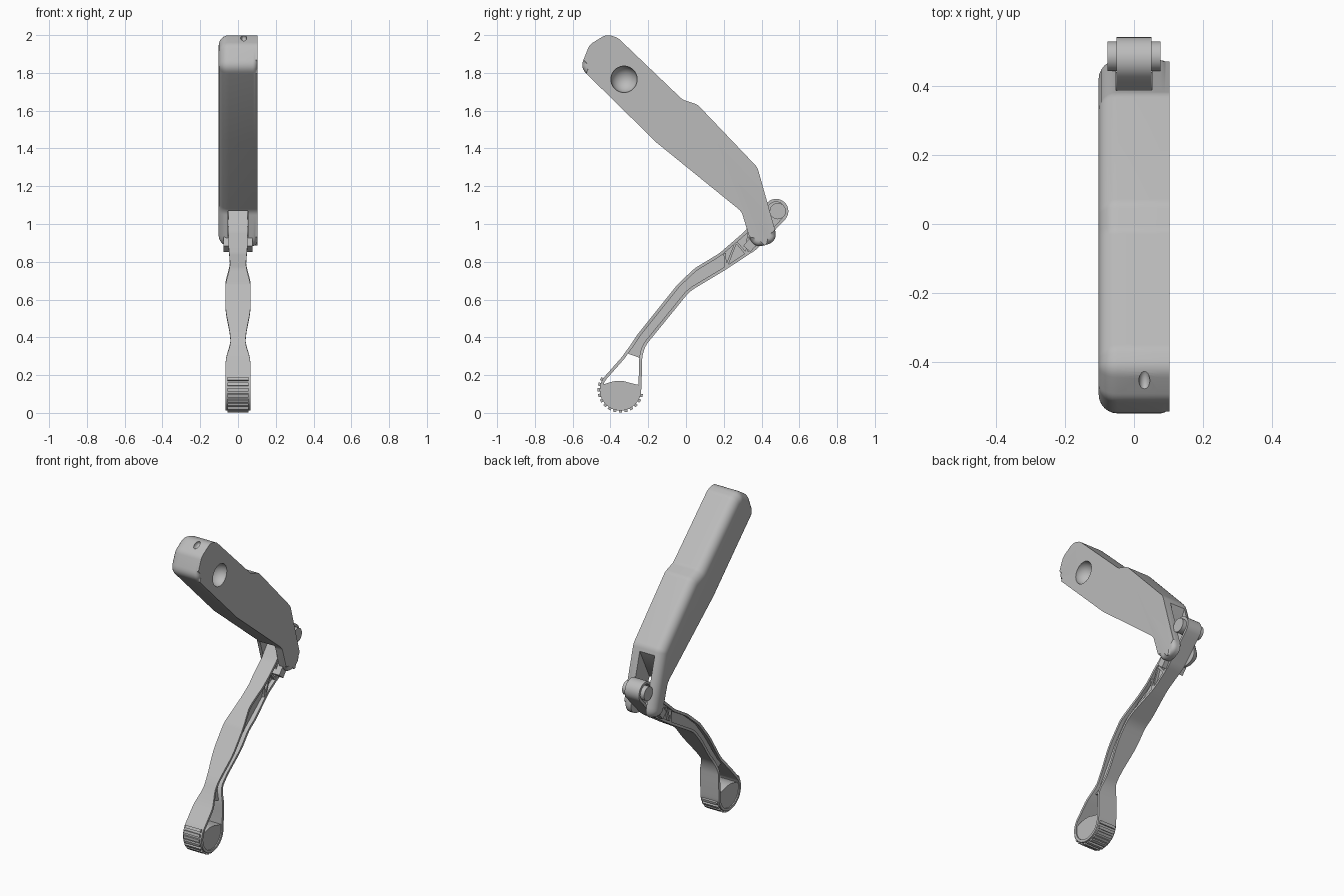
import bpy, bmesh
from math import sin, cos, pi, radians, tan
from mathutils import Vector, Matrix

if "Cube" in bpy.data.objects:
    bpy.data.objects.remove(bpy.data.objects["Cube"])

grey = bpy.data.materials.new("satin_grey")
grey.use_nodes = True
COLOUR = (0.5, 0.5, 0.5, 1)
grey.diffuse_color = COLOUR
grey.node_tree.nodes["Principled BSDF"].inputs["Base Color"].default_value = COLOUR


def make(name, bm, angle=35):
    bmesh.ops.recalc_face_normals(bm, faces=bm.faces)
    mesh = bpy.data.meshes.new(name)
    bm.to_mesh(mesh)
    bm.free()
    mesh.materials.append(grey)
    ob = bpy.data.objects.new(name, mesh)
    bpy.context.collection.objects.link(ob)
    smooth(ob, angle)
    return ob


def smooth(ob, angle=35):
    bpy.ops.object.select_all(action='DESELECT')
    ob.select_set(True)
    bpy.context.view_layer.objects.active = ob
    bpy.ops.object.shade_smooth_by_angle(angle=radians(angle))


def cut(ob, cutter):
    mod = ob.modifiers.new("cut", 'BOOLEAN')
    mod.operation, mod.solver, mod.object = 'DIFFERENCE', 'EXACT', cutter
    bpy.context.view_layer.objects.active = ob
    bpy.ops.object.modifier_apply(modifier=mod.name)
    bpy.data.objects.remove(cutter)


def arc(cy, cz, r, a0, a1, n):
    return [(cy + r * cos(radians(a0 + (a1 - a0) * i / n)),
             cz + r * sin(radians(a0 + (a1 - a0) * i / n))) for i in range(n + 1)]


def rounded(points, radius, steps=6):
    """Round every corner of a closed side profile."""
    out = []
    for i, p in enumerate(points):
        p = Vector(p)
        a, b = Vector(points[i - 1]) - p, Vector(points[(i + 1) % len(points)]) - p
        turn = pi - a.angle(b)
        d = min(radius * tan(turn / 2), 0.47 * a.length, 0.47 * b.length)
        if turn < 0.3 and d < 0.01:
            out.append(p)
            continue
        s, e = p + a.normalized() * d, p + b.normalized() * d
        for k in range(steps + 1):
            t = k / steps
            out.append(s * (1 - t) ** 2 + p * 2 * t * (1 - t) + e * t * t)
    return out


def prism_bm(pts, width):
    """Side profile spanned between -width and width; width may vary with height."""
    w = width if callable(width) else lambda z: width
    bm = bmesh.new()
    left = [bm.verts.new((w(z), y, z)) for y, z in pts]
    right = [bm.verts.new((-w(z), y, z)) for y, z in pts]
    caps = [bm.faces.new(left), bm.faces.new(right[::-1])]
    for i in range(len(pts)):
        bm.faces.new((left[i - 1], right[i - 1], right[i], left[i]))
    return bm, caps


def cylinder(name, y, z, r, width):
    return make(name, prism_bm(arc(y, z, r, 0, 350, 35), width)[0])


def bar(name, p, q, thick, width):
    p, q = Vector(p), Vector(q)
    n = (q - p).orthogonal().normalized() * thick / 2
    return make(name, prism_bm([p + n, q + n, q - n, p - n], width)[0])


# Handle shell, with a wide rounding on one side and a tight one on the other
shell = rounded([(-0.56, 1.828), (-0.51, 1.95), (-0.42, 2.005), (-0.36, 1.985),
                 (-0.019, 1.659), (0.061, 1.632), (0.378, 1.30), (0.489, 0.907),
                 (0.354, 0.87), (0.294, 1.066), (-0.156, 1.431)], 0.066)
bm, caps = prism_bm(shell, 0.1025)
for cap, size in zip(caps, (0.026, 0.055)):
    bmesh.ops.bevel(bm, geom=list(cap.edges), offset=size, segments=6, profile=0.5,
                    affect='EDGES', clamp_overlap=False)
handle = make("handle", bm)

# Fork slot, thumb dimple and end notch
slot = [(0.2, 1.0), (0.294, 1.075), (0.39, 1.27), (0.6, 1.25), (0.6, 0.8), (0.2, 0.8)]
cut(handle, make("slot_cutter", prism_bm(slot, 0.052)[0]))
for name, spot, size in (("dimple_cutter", (0.1, -0.328, 1.766), (0.07, 0.07, 0.07)),
                         ("notch_cutter", (0.03, -0.455, 1.985), (0.016, 0.035, 0.02))):
    bm = bmesh.new()
    bmesh.ops.create_uvsphere(bm, u_segments=32, v_segments=20, radius=1,
                              matrix=Matrix.Translation(spot) @ Matrix.Diagonal((*size, 1)))
    cut(handle, make(name, bm))
smooth(handle)

# Arm outline: foot loop, neck, bent shank, round tip
FOOT = (-0.347, 0.122)
TIP = (0.477, 1.068)
left_side = [(-0.341, 0.294), (-0.299, 0.352), (-0.257, 0.415), (-0.045, 0.68),
             (0.045, 0.765), (0.177, 0.845), (0.31, 0.96)]
right_side = [(0.373, 0.865), (0.204, 0.754), (0.019, 0.643), (-0.214, 0.357),
              (-0.232, 0.3), (-0.234, 0.2)]
coarse = rounded(left_side + arc(*TIP, 0.065, 140, -40, 14) + right_side
                 + arc(*FOOT, 0.11, 0, -215, 24), 0.2)
outline = []
for i, p in enumerate(coarse):
    p, q = Vector(p), Vector(coarse[(i + 1) % len(coarse)])
    n = max(1, int((q - p).length / 0.025))
    if (q - p).length > 0.002:
        outline += [p.lerp(q, k / n) for k in range(n)]

WIDTHS = [(0, 0.065), (0.27, 0.065), (0.38, 0.04), (0.58, 0.067), (0.66, 0.067),
          (0.79, 0.043), (0.9, 0.05), (1.3, 0.05)]


def half_width(z):
    for (z0, w0), (z1, w1) in zip(WIDTHS, WIDTHS[1:]):
        if z <= z1:
            t = max(0, (z - z0) / (z1 - z0))
            return w0 + (w1 - w0) * t * t * (3 - 2 * t)
    return WIDTHS[-1][1]


inner = []
for i, p in enumerate(outline):
    d = (outline[(i + 1) % len(outline)] - outline[i - 1]).normalized()
    inner.append(p + Vector((d.y, -d.x)) * 0.016)

# Arm rim following the outline
bm = bmesh.new()
loops = [[bm.verts.new((s * half_width(o.y), p.x, p.y)) for p, o in zip(pts, outline)]
         for pts, s in ((outline, 1), (outline, -1), (inner, -1), (inner, 1))]
for a, b in zip(loops, loops[1:] + loops[:1]):
    for i in range(len(outline)):
        bm.faces.new((a[i - 1], a[i], b[i], b[i - 1]))
make("arm_rim", bm)

# Thin web inside the shank, stopping above the foot opening
web = [p for p in inner if p.y > 0.29]
start = next(i for i, p in enumerate(inner) if p.y > 0.29 and inner[i - 1].y <= 0.29)
web = [p for p in inner[start:] + inner[:start] if p.y > 0.29]
make("arm_web", prism_bm(web, lambda z: half_width(z) - 0.025)[0])

# Foot pad: lower part of the loop closed by a shallow dome
pad = arc(*FOOT, 0.1, 15, -195, 30) + [(-0.4, 0.163), (-0.365, 0.17), (-0.33, 0.168),
                                       (-0.29, 0.157)]
make("foot_pad", prism_bm(pad, 0.058)[0])

# Grip ridges under the foot
for k in range(14):
    a = radians(150 + k * 15)
    d = Vector((cos(a), sin(a)))
    f = Vector(FOOT)
    bar("grip_ridge", f + d * 0.1, f + d * 0.121, 0.017, 0.055)

# Truss ribs near the hinge
truss = [(0.205, 0.845), (0.21, 0.765), (0.265, 0.905), (0.32, 0.84), (0.33, 0.95)]
for p, q in zip(truss, truss[1:]):
    bar("truss_rib", p, q, 0.012, 0.042)

# Hinge shoulders and tip boss
bar("hinge_shoulder", (0.322, 0.868), (0.37, 0.925), 0.05, 0.077)
cylinder("tip_boss", 0.486, TIP[1], 0.043, 0.077)
cylinder("hinge_pin", 0.41, 0.96, 0.03, 0.09)
